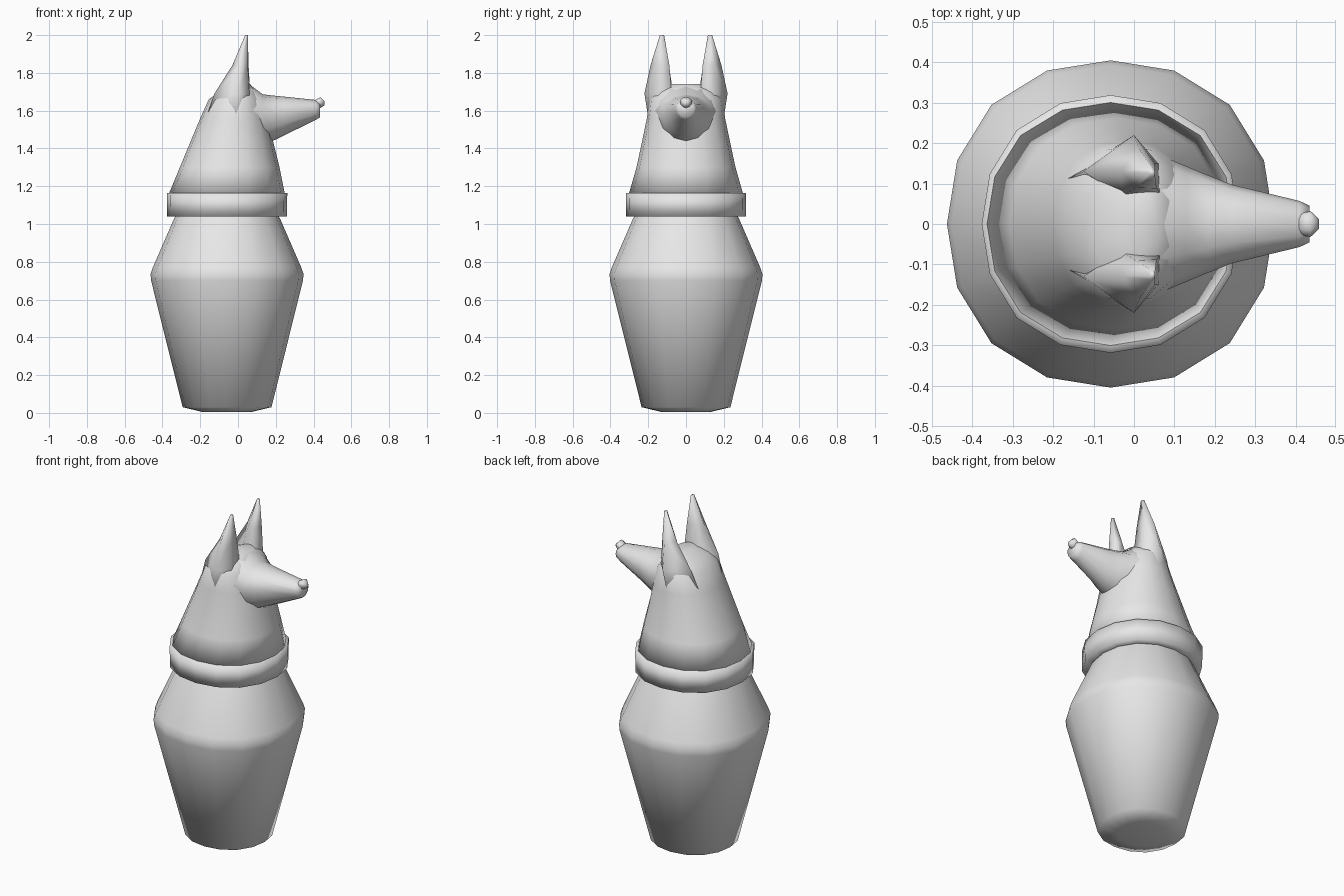
import bpy, bmesh
from math import sin, cos, pi

cube = bpy.data.objects.get("Cube")
if cube:
    bpy.data.objects.remove(cube, do_unlink=True)

stone = bpy.data.materials.new("pale grey stone")
stone.use_nodes = True
GREY = (0.8, 0.8, 0.8, 1)
stone.diffuse_color = GREY
stone.node_tree.nodes["Principled BSDF"].inputs["Base Color"].default_value = GREY

AXIS = -0.058   # x of the jar's centre line
SIDES = 16


def loft(name, rings):
    """Skin a list of equal-length rings, capping both ends."""
    bm = bmesh.new()
    loops = [[bm.verts.new(p) for p in ring] for ring in rings]
    n = len(loops[0])
    for a, b in zip(loops, loops[1:]):
        for i in range(n):
            j = (i + 1) % n
            bm.faces.new((a[i], a[j], b[j], b[i]))
    bm.faces.new(loops[0][::-1])
    bm.faces.new(loops[-1])
    bmesh.ops.recalc_face_normals(bm, faces=bm.faces)
    mesh = bpy.data.meshes.new(name)
    bm.to_mesh(mesh)
    bm.free()
    mesh.materials.append(stone)
    mesh.shade_smooth()
    obj = bpy.data.objects.new(name, mesh)
    bpy.context.collection.objects.link(obj)
    return obj


def angles(n=SIDES):
    return [2 * pi * i / n for i in range(n)]


def oval(z, back, front, half):
    """Level ring given by its back and front x and its half width in y."""
    cx, rx = (back + front) / 2, (front - back) / 2
    ring = []
    for a in angles():
        k = 1 + 0.03 * sin(2 * a) ** 2
        ring.append((cx + rx * k * cos(a), half * k * sin(a), z))
    return ring


def lathe(name, profile):
    return loft(name, [oval(z, AXIS - r, AXIS + r, r) for r, z in profile])


def upright(x, low, high, half):
    """Ring across the muzzle, widest above its middle."""
    mid = low + (high - low) * 0.6
    ring = []
    for a in angles(12):
        reach = high - mid if sin(a) > 0 else mid - low
        ring.append((x, half * cos(a), mid + reach * sin(a)))
    return ring


# Jar and collar
lathe("jar_body", [(0.13, 0.005), (0.235, 0.03), (0.402, 0.70), (0.405, 0.735),
                   (0.393, 0.77), (0.28, 1.03), (0.26, 1.06)])
lathe("lid_collar", [(0.26, 1.04), (0.317, 1.04), (0.319, 1.165), (0.29, 1.165)])

# Neck and skull
loft("neck_and_skull", [oval(*r) for r in (
    (1.15, -0.37, 0.25, 0.305), (1.30, -0.308, 0.22, 0.262),
    (1.44, -0.25, 0.185, 0.232), (1.56, -0.20, 0.16, 0.207),
    (1.66, -0.155, 0.13, 0.195), (1.70, -0.10, 0.10, 0.16),
    (1.74, -0.02, 0.065, 0.08))])

# Muzzle and nose
loft("muzzle", [upright(*r) for r in (
    (0.0, 1.40, 1.74, 0.19), (0.06, 1.41, 1.74, 0.172),
    (0.13, 1.425, 1.687, 0.143), (0.185, 1.44, 1.68, 0.12),
    (0.24, 1.467, 1.675, 0.098), (0.41, 1.55, 1.657, 0.057),
    (0.435, 1.565, 1.64, 0.045))])
loft("nose", [upright(*r) for r in (
    (0.405, 1.61, 1.655, 0.025), (0.437, 1.615, 1.672, 0.032),
    (0.458, 1.628, 1.65, 0.012))])


# Ears: back, outer, front outer, front inner and inner corner at each level
EAR = [
    (1.50, [(-0.19, 0.10), (-0.02, 0.19), (0.05, 0.15), (0.05, 0.08), (-0.04, 0.06)]),
    (1.69, [(-0.125, 0.13), (0.0, 0.22), (0.06, 0.15), (0.065, 0.075), (-0.03, 0.068)]),
    (1.84, [(-0.03, 0.13), (0.012, 0.188), (0.052, 0.15), (0.056, 0.088), (0.005, 0.09)]),
    (2.00, [(0.038, 0.126), (0.043, 0.138), (0.052, 0.132), (0.052, 0.12), (0.043, 0.116)]),
]
for name, side in (("left_ear", 1), ("right_ear", -1)):
    loft(name, [[(x, side * y, z) for x, y in ring] for z, ring in EAR])
